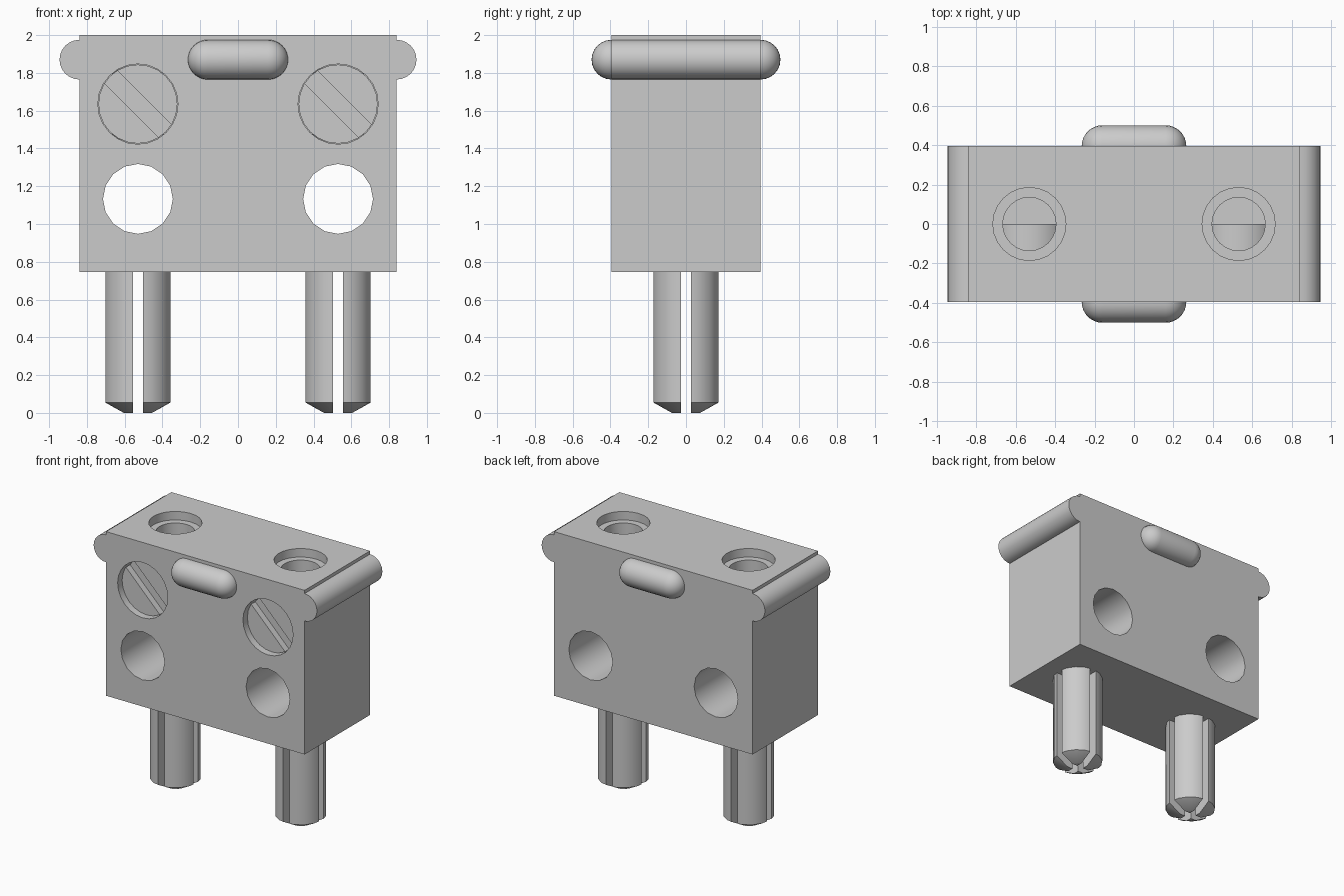
import bpy, bmesh, math
from mathutils import Matrix, Vector

cube = bpy.data.objects.get("Cube")
if cube:
    bpy.data.objects.remove(cube, do_unlink=True)

GREY = (0.6, 0.6, 0.6, 1.0)
mat = bpy.data.materials.new("plain grey")
mat.use_nodes = True
mat.diffuse_color = GREY
mat.node_tree.nodes["Principled BSDF"].inputs["Base Color"].default_value = GREY

# Main dimensions
HALF_X, HALF_Y, BASE, TOP = 0.84, 0.395, 0.745, 2.0
GRIP_Z, GRIP_R = 1.87, 0.105
PIN_X, HOLE_Z, SCREW_Z = 0.53, 1.133, 1.635
ALONG_Y = Matrix.Rotation(-math.pi / 2, 4, 'X')   # local z becomes +y
ALONG_X = Matrix.Rotation(math.pi / 2, 4, 'Y')    # local z becomes +x


def finish(bm, name):
    bmesh.ops.recalc_face_normals(bm, faces=bm.faces)
    mesh = bpy.data.meshes.new(name)
    bm.to_mesh(mesh)
    bm.free()
    mesh.materials.append(mat)
    obj = bpy.data.objects.new(name, mesh)
    bpy.context.collection.objects.link(obj)
    return obj


def lathe(name, profile, pos, turn=Matrix.Identity(4), sides=16):
    """Revolve (radius, height) points about z, then turn and place."""
    bm = bmesh.new()
    verts = [bm.verts.new((r, 0, h)) for r, h in profile]
    edges = [bm.edges.new(pair) for pair in zip(verts, verts[1:])]
    bmesh.ops.spin(bm, geom=verts + edges, cent=(0, 0, 0), axis=(0, 0, 1),
                   angle=2 * math.pi, steps=sides)
    bmesh.ops.remove_doubles(bm, verts=bm.verts, dist=1e-4)
    bm.transform(Matrix.Translation(pos) @ turn)
    return finish(bm, name)


def rod(name, r, start, end, pos, turn=Matrix.Identity(4), sides=16):
    return lathe(name, [(0, start), (r, start), (r, end), (0, end)], pos, turn, sides)


def box(name, size, pos, turn=Matrix.Identity(4)):
    bm = bmesh.new()
    bmesh.ops.create_cube(bm, size=1)
    bm.transform(Matrix.Translation(pos) @ turn @ Matrix.Diagonal((*size, 1)))
    return finish(bm, name)


def cut(obj, cutter):
    mod = obj.modifiers.new("cut", 'BOOLEAN')
    mod.operation, mod.solver, mod.object = 'DIFFERENCE', 'EXACT', cutter
    bpy.context.view_layer.objects.active = obj
    bpy.ops.object.modifier_apply(modifier=mod.name)
    bpy.data.objects.remove(cutter, do_unlink=True)


def smooth(obj):
    bpy.ops.object.select_all(action='DESELECT')
    obj.select_set(True)
    bpy.context.view_layer.objects.active = obj
    bpy.ops.object.shade_smooth_by_angle(angle=math.radians(30))


# Housing: block outline with a half-round grip on each side, extruded in depth
STEPS = 12
arc = [(HALF_X + GRIP_R * math.sin(a), GRIP_Z - GRIP_R * math.cos(a))
       for a in (math.pi * i / STEPS for i in range(STEPS + 1))]
half = [(HALF_X, BASE)] + arc + [(HALF_X, TOP)]
outline = half + [(-x, z) for x, z in reversed(half)]
bm = bmesh.new()
face = bm.faces.new([bm.verts.new((x, -HALF_Y, z)) for x, z in outline])
grown = bmesh.ops.extrude_face_region(bm, geom=[face])["geom"]
bmesh.ops.translate(bm, vec=(0, 2 * HALF_Y, 0),
                    verts=[g for g in grown if isinstance(g, bmesh.types.BMVert)])
housing = finish(bm, "housing")

for side, label in ((1, "left"), (-1, "right")):
    x = side * PIN_X
    # Through hole, screw pocket and stepped top socket
    cut(housing, rod("cutter", 0.185, -1, 1, (x, 0, HOLE_Z), ALONG_Y))
    cut(housing, rod("cutter", 0.212, -1, 0, (x, 0, SCREW_Z), ALONG_Y, 24))
    cut(housing, lathe("cutter", [(0, 1.38), (0.135, 1.38), (0.135, 1.935),
                                  (0.185, 1.935), (0.185, 2.1), (0, 2.1)],
                       (x, 0, 0), sides=24))

    # Slotted screw set back in its pocket
    screw = rod(label + "_screw", 0.209, 0.05 - HALF_Y, 0, (x, 0, SCREW_Z), ALONG_Y, 24)
    cut(screw, box("cutter", (0.6, 0.1, 0.095), (x, 0.05 - HALF_Y, SCREW_Z),
                   Matrix.Rotation(math.pi / 4, 4, 'Y')))
    smooth(screw)

    # Contact pin with chamfered tip, split by crossed slots
    pin = lathe(label + "_pin", [(0, 0), (0.08, 0), (0.178, 0.055), (0.178, 0.76), (0, 0.76)],
                (x, 0, 0))
    for size in ((0.054, 0.6, 1), (0.6, 0.054, 1)):
        cut(pin, box("cutter", size, (x, 0, BASE - 0.5)))
    smooth(pin)
smooth(housing)

# Rounded finger ridges on front and back
RIDGE = 0.16
cap = [(GRIP_R * math.cos(a), RIDGE + GRIP_R * math.sin(a))
       for a in (math.pi / 2 * i / 8 for i in range(8))] + [(0, RIDGE + GRIP_R)]
capsule = [(r, -h) for r, h in reversed(cap)] + cap
for y, label in ((-HALF_Y, "front"), (HALF_Y, "back")):
    smooth(lathe(label + "_ridge", capsule, (0, y, GRIP_Z), ALONG_X, 24))
